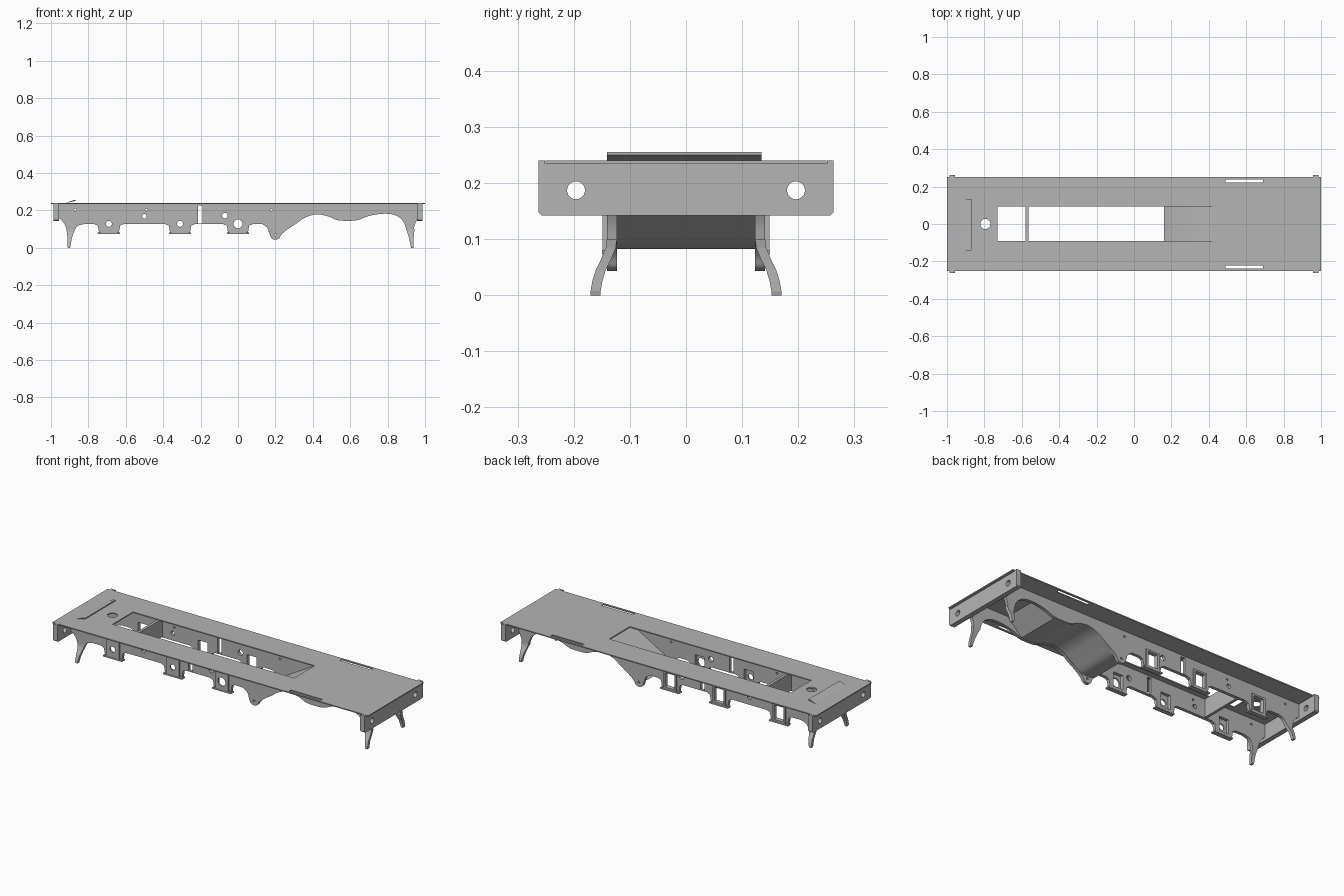
import bpy, bmesh, math

cube = bpy.data.objects.get("Cube")
if cube:
    bpy.data.objects.remove(cube, do_unlink=True)

metal = bpy.data.materials.new("plain_grey_metal")
metal.use_nodes = True
grey = (0.46, 0.46, 0.46, 1)
metal.diffuse_color = grey
metal.node_tree.nodes["Principled BSDF"].inputs["Base Color"].default_value = grey

FLAT = (0, 0, 0)                              # outline in x, y
SIDE = (math.pi / 2, 0, 0)                    # outline in x, z
END = (math.pi / 2, 0, math.pi / 2)           # outline in y, z


def rect(x0, x1, y0, y1):
    return [(x0, y0), (x1, y0), (x1, y1), (x0, y1)]


def circle(x, y, r, n=24):
    return [(x + r * math.cos(math.tau * i / n), y + r * math.sin(math.tau * i / n)) for i in range(n)]


def flowing(pts, steps=5):
    """Smooth path through the points (Catmull-Rom)."""
    p = [pts[0]] + pts + [pts[-1]]
    out = []
    for a, b, c, d in zip(p, p[1:], p[2:], p[3:]):
        for i in range(steps):
            t = i / steps
            out.append(tuple(0.5 * (2 * b[k] + (c[k] - a[k]) * t
                                    + (2 * a[k] - 5 * b[k] + 4 * c[k] - d[k]) * t * t
                                    + (3 * b[k] - a[k] - 3 * c[k] + d[k]) * t ** 3) for k in (0, 1)))
    return out + [pts[-1]]


def sheet(name, loops, plane, centre, thick):
    """Flat plate cut from an outline; further loops become holes."""
    cu = bpy.data.curves.new(name, 'CURVE')
    cu.dimensions, cu.fill_mode, cu.extrude = '2D', 'BOTH', thick / 2
    for loop in loops:
        sp = cu.splines.new('POLY')
        sp.points.add(len(loop) - 1)
        for point, (u, v) in zip(sp.points, loop):
            point.co = (u, v, 0, 1)
        sp.use_cyclic_u = True
    ob = bpy.data.objects.new(name, cu)
    bpy.context.collection.objects.link(ob)
    ob.rotation_euler, ob.location = plane, centre
    bpy.ops.object.select_all(action='DESELECT')
    ob.select_set(True)
    bpy.context.view_layer.objects.active = ob
    bpy.ops.object.convert(target='MESH')
    ob = bpy.context.object
    ob.data.materials.clear()
    ob.data.materials.append(metal)
    bpy.ops.object.shade_smooth_by_angle(angle=math.radians(30))
    return ob


def guard_leg(name, rows, side):
    """Tapering leg that curves outward as it goes down."""
    bm = bmesh.new()
    rings = []
    for z, x0, x1, y in rows:
        corners = [(x0, y), (x1, y), (x1, y + 0.018), (x0, y + 0.018)]
        rings.append([bm.verts.new((u, side * v, z)) for u, v in corners])
    for a, b in zip(rings, rings[1:]):
        for i in range(4):
            j = (i + 1) % 4
            bm.faces.new((a[i], a[j], b[j], b[i]))
    bm.faces.new(rings[0])
    bm.faces.new(rings[-1])
    bmesh.ops.recalc_face_normals(bm, faces=bm.faces)
    me = bpy.data.meshes.new(name)
    bm.to_mesh(me)
    bm.free()
    me.materials.append(metal)
    bpy.context.collection.objects.link(bpy.data.objects.new(name, me))


# Top deck with its long opening, round hole and side slots
sheet("deck", [rect(-1, 1, -0.25, 0.25), rect(-0.73, 0.42, -0.092, 0.094),
               circle(-0.795, 0, 0.027), rect(0.49, 0.69, 0.221, 0.239),
               rect(0.49, 0.69, -0.239, -0.221)], FLAT, (0, 0, 0.237), 0.006)

# Raised flap on the deck
sheet("raised_flap", [[(-0.92, 0.239), (-0.87, 0.25), (-0.87, 0.255), (-0.882, 0.254)]],
      SIDE, (0, -0.003, 0), 0.275)

# End beams with upstanding ears and two round holes
beam = [(-0.257, 0.142), (0.257, 0.142), (0.263, 0.148), (0.263, 0.24), (0.251, 0.24),
        (0.251, 0.234), (-0.251, 0.234), (-0.251, 0.24), (-0.263, 0.24), (-0.263, 0.148)]
for s, name in ((-1, "right_end_beam"), (1, "left_end_beam")):
    sheet(name, [beam, circle(-0.196, 0.187, 0.016), circle(0.196, 0.187, 0.016)],
          END, (s * 0.972, 0, 0), 0.028)

# Side frame outline, lower edge from the -x end to the +x end
HORNS = (-0.69, -0.31, 0.0)
edge = [(-0.96, 0.234), (-0.96, 0.16)]
edge += flowing([(-0.945, 0.15), (-0.926, 0.125), (-0.918, 0.1)])
edge += flowing([(-0.87, 0.1), (-0.855, 0.118), (-0.82, 0.127)])
for c in HORNS:
    edge += [(c - 0.08, 0.127), (c - 0.06, 0.118), (c - 0.052, 0.075),
             (c + 0.052, 0.075), (c + 0.06, 0.118), (c + 0.08, 0.127)]
edge += flowing([(0.13, 0.126), (0.158, 0.105), (0.17, 0.07), (0.18, 0.05), (0.2, 0.043),
                 (0.22, 0.05), (0.232, 0.07), (0.26, 0.095), (0.31, 0.128), (0.36, 0.162),
                 (0.42, 0.178), (0.48, 0.168), (0.53, 0.148), (0.585, 0.144), (0.64, 0.148),
                 (0.7, 0.17), (0.78, 0.182), (0.84, 0.174), (0.88, 0.145), (0.9, 0.1)])
edge += flowing([(0.94, 0.1), (0.946, 0.125), (0.957, 0.15)]) + [(0.96, 0.16), (0.96, 0.234)]

windows = [rect(c - 0.03, c + 0.03, 0.09, 0.172) for c in HORNS]
holes = [circle(-0.5, 0.168, 0.012), circle(-0.07, 0.172, 0.015), circle(0.2, 0.069, 0.006, 12),
         rect(-0.215, -0.19, 0.13, 0.225)]
holes += [circle(x, 0.203, 0.006, 12) for x in (-0.87, -0.49, 0.18)]

rear_guard = [(0.1, -0.918, -0.87, 0.123), (0.085, -0.915, -0.877, 0.125),
              (0.065, -0.913, -0.884, 0.133), (0.045, -0.912, -0.889, 0.143),
              (0.025, -0.912, -0.893, 0.149), (0.008, -0.912, -0.896, 0.152),
              (0, -0.91, -0.898, 0.152)]
front_guard = [(z, 0.027 - x1, 0.027 - x0, y) for z, x0, x1, y in rear_guard]

for s, label in ((-1, "front"), (1, "back")):
    sheet(label + "_side_frame", [edge] + holes + windows, SIDE, (0, s * 0.132, 0), 0.018)
    guard_leg(label + "_right_guard_leg", rear_guard, s)
    guard_leg(label + "_left_guard_leg", front_guard, s)
    for n, c in enumerate(HORNS):
        # Axle guides: rimmed windows at the back, covers with round holes at the front
        if s > 0:
            opening = windows[n]
        else:
            opening = circle(c, 0.128, 0.024 if n == 2 else 0.016)
        sheet(f"{label}_axle_guide_{n + 1}", [rect(c - 0.042, c + 0.042, 0.078, 0.182), opening],
              SIDE, (0, s * 0.1445, 0), 0.008)
        sheet(f"{label}_axle_keeper_{n + 1}", [rect(c - 0.06, c + 0.06, 0.073, 0.081)],
              SIDE, (0, s * 0.137, 0), 0.026)

# Cross plate between the frames
sheet("cross_plate", [rect(-0.123, 0.123, 0.13, 0.234)], END, (-0.573, 0, 0), 0.016)

# Sloping filler block between the frames
under = flowing([(0.16, 0.085), (0.235, 0.085), (0.3, 0.125), (0.36, 0.164), (0.42, 0.18),
                 (0.48, 0.17), (0.53, 0.149), (0.56, 0.145)])
sheet("sloping_block", [under + [(0.63, 0.145), (0.72, 0.234), (0.42, 0.234)]],
      SIDE, (0, 0, 0), 0.246)
